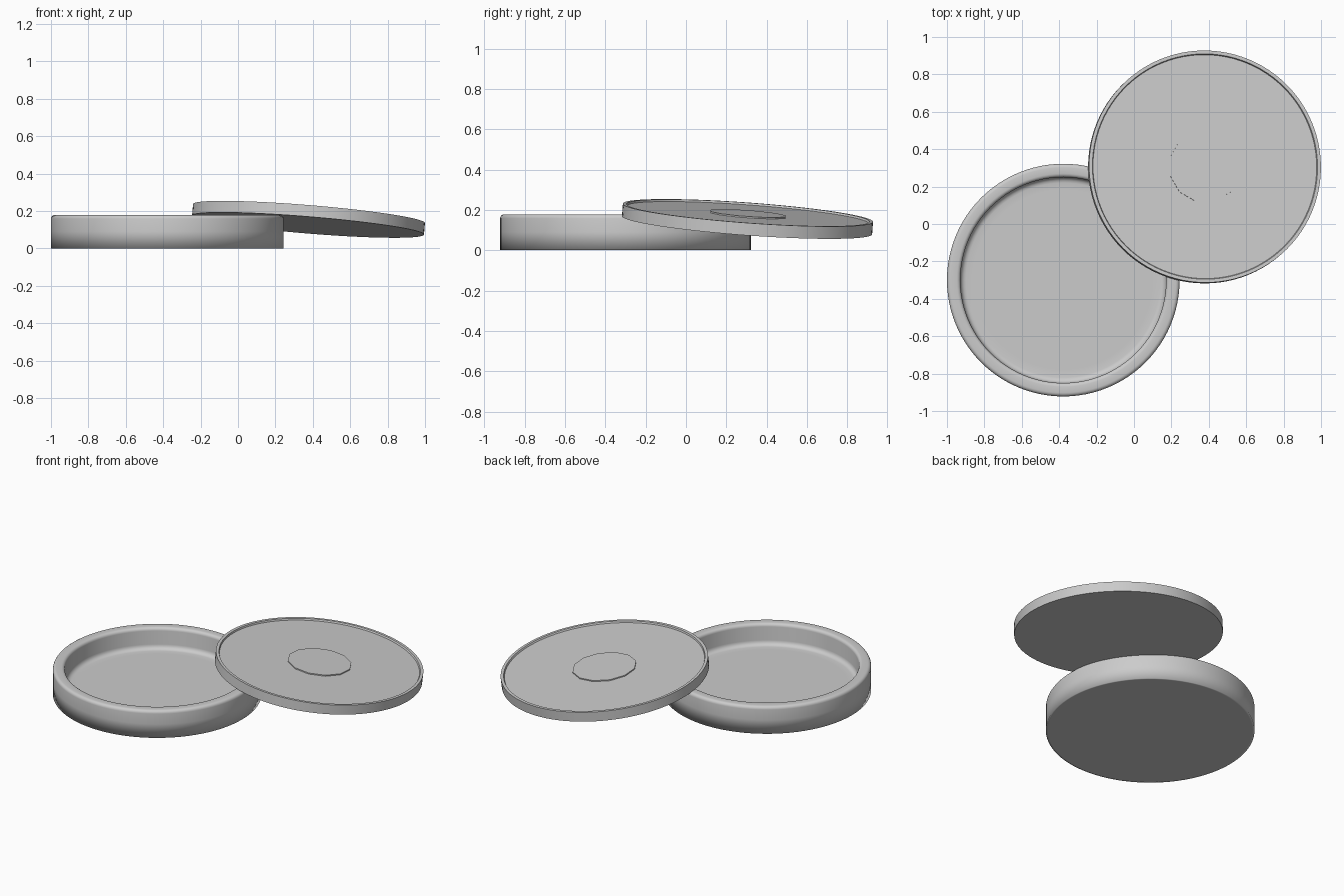
import bpy, bmesh
from math import pi, cos, sin, radians, sqrt
from mathutils import Vector

if "Cube" in bpy.data.objects:
    bpy.data.objects.remove(bpy.data.objects["Cube"])


def lathe(name, profile, segs, loc, offset=0.0):
    """Closed solid of revolution; profile runs from bottom centre to top centre."""
    bm = bmesh.new()
    rings = []
    for r, z in profile:
        if r == 0:
            rings.append([bm.verts.new((0, 0, z))])
        else:
            rings.append([bm.verts.new((r * cos(2 * pi * i / segs + offset),
                                        r * sin(2 * pi * i / segs + offset), z))
                          for i in range(segs)])
    for a, b in zip(rings, rings[1:]):
        for i in range(segs):
            j = (i + 1) % segs
            if len(a) == 1:
                bm.faces.new((a[0], b[j], b[i]))
            elif len(b) == 1:
                bm.faces.new((a[i], a[j], b[0]))
            else:
                bm.faces.new((a[i], a[j], b[j], b[i]))
    bmesh.ops.recalc_face_normals(bm, faces=bm.faces)
    mesh = bpy.data.meshes.new(name)
    bm.to_mesh(mesh)
    bm.free()
    obj = bpy.data.objects.new(name, mesh)
    bpy.context.collection.objects.link(obj)
    obj.location = loc
    bpy.context.view_layer.objects.active = obj
    for o in bpy.context.selected_objects:
        o.select_set(False)
    obj.select_set(True)
    return obj


def arc(cr, cz, rad, a0, a1, n=4):
    return [(cr + rad * cos(radians(a0 + (a1 - a0) * i / n)),
             cz + rad * sin(radians(a0 + (a1 - a0) * i / n))) for i in range(n + 1)]


# Shallow round dish: rounded rim, filleted floor
dish_profile = ([(0, 0), (0.61, 0), (0.622, 0), (0.622, 0.09)]
                + arc(0.602, 0.158, 0.02, 0, 90)
                + arc(0.57, 0.158, 0.02, 90, 180)
                + arc(0.52, 0.07, 0.03, 0, -90)
                + [(0.48, 0.04), (0, 0.04)])
dish = lathe("dish", dish_profile, 96, (-0.378, -0.30, 0))
bpy.ops.object.shade_smooth()

# Lid leaning on the dish rim, with a thin raised lip around its top
tilt = Vector((0.082, 0.073, 1)).normalized()
turn = Vector((0, 0, 1)).rotation_difference(tilt)
lid_centre = Vector((0.377, 0.305, 0.155))
lid = lathe("lid", [(0, -0.031), (0.622, -0.031), (0.622, 0.031),
                    (0.604, 0.031), (0.600, 0.021), (0, 0.021)], 96, lid_centre)
lid.rotation_mode = 'QUATERNION'
lid.rotation_quaternion = turn
bpy.ops.object.shade_smooth_by_angle(angle=radians(30))

# Low twelve-sided knob plate in the middle of the lid
plate = lathe("lid_centre_plate", [(0, 0.015), (0.193, 0.015), (0.193, 0.028), (0, 0.028)],
              12, lid_centre, pi / 12)
plate.rotation_mode = 'QUATERNION'
plate.rotation_quaternion = turn
